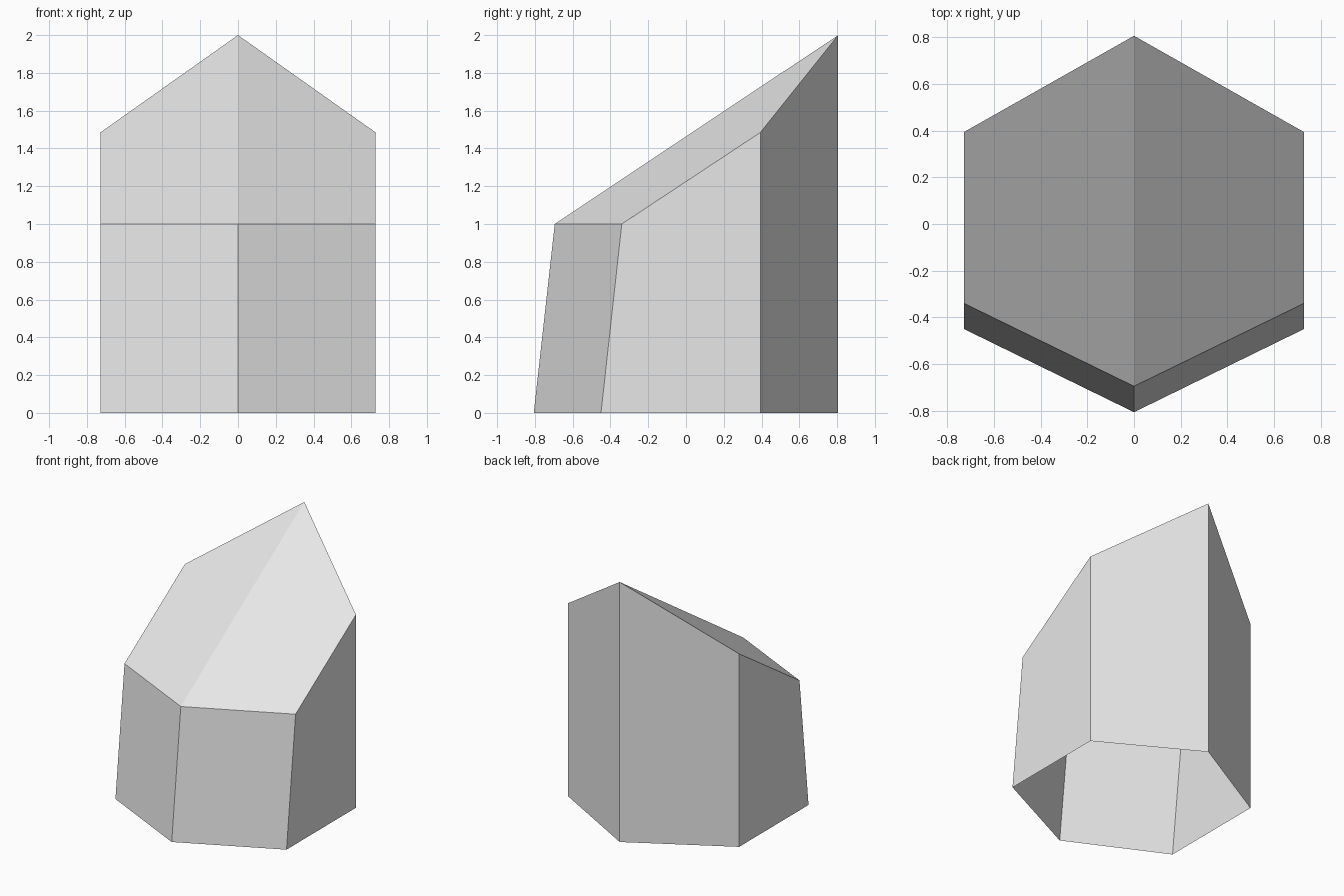
import bpy
import bmesh

# Remove the default object
cube = bpy.data.objects.get("Cube")
if cube:
    bpy.data.objects.remove(cube, do_unlink=True)

# Single grey colour
grey = bpy.data.materials.new("light_grey")
grey.use_nodes = True
colour = (0.8, 0.8, 0.8, 1.0)
grey.diffuse_color = colour
grey.node_tree.nodes["Principled BSDF"].inputs["Base Color"].default_value = colour

# Half of the open-bottomed hexagonal shell: (base, top) corners, front to back
HALF = 0.728
corners = [
    ((0, -0.806, 0), (0, -0.695, 1.0)),
    ((HALF, -0.45, 0), (HALF, -0.34, 1.0)),
    ((HALF, 0.394, 0), (HALF, 0.394, 1.485)),
    ((0, 0.806, 0), (0, 0.806, 2.0)),
]

bm = bmesh.new()
base = [bm.verts.new(low) for low, high in corners]
top = [bm.verts.new(high) for low, high in corners]

# Side walls, leaning at the front and upright elsewhere
for i in range(3):
    bm.faces.new((base[i], base[i + 1], top[i + 1], top[i]))

# Sloping roof plane
bm.faces.new(top)

# Mirror to the other half, welding along the centre line
geom = bm.verts[:] + bm.edges[:] + bm.faces[:]
bmesh.ops.mirror(bm, geom=geom, axis='X', merge_dist=0.001)
bmesh.ops.recalc_face_normals(bm, faces=bm.faces)

mesh = bpy.data.meshes.new("slanted_hexagonal_shell")
bm.to_mesh(mesh)
bm.free()
mesh.materials.append(grey)
shell = bpy.data.objects.new("slanted_hexagonal_shell", mesh)
bpy.context.collection.objects.link(shell)
